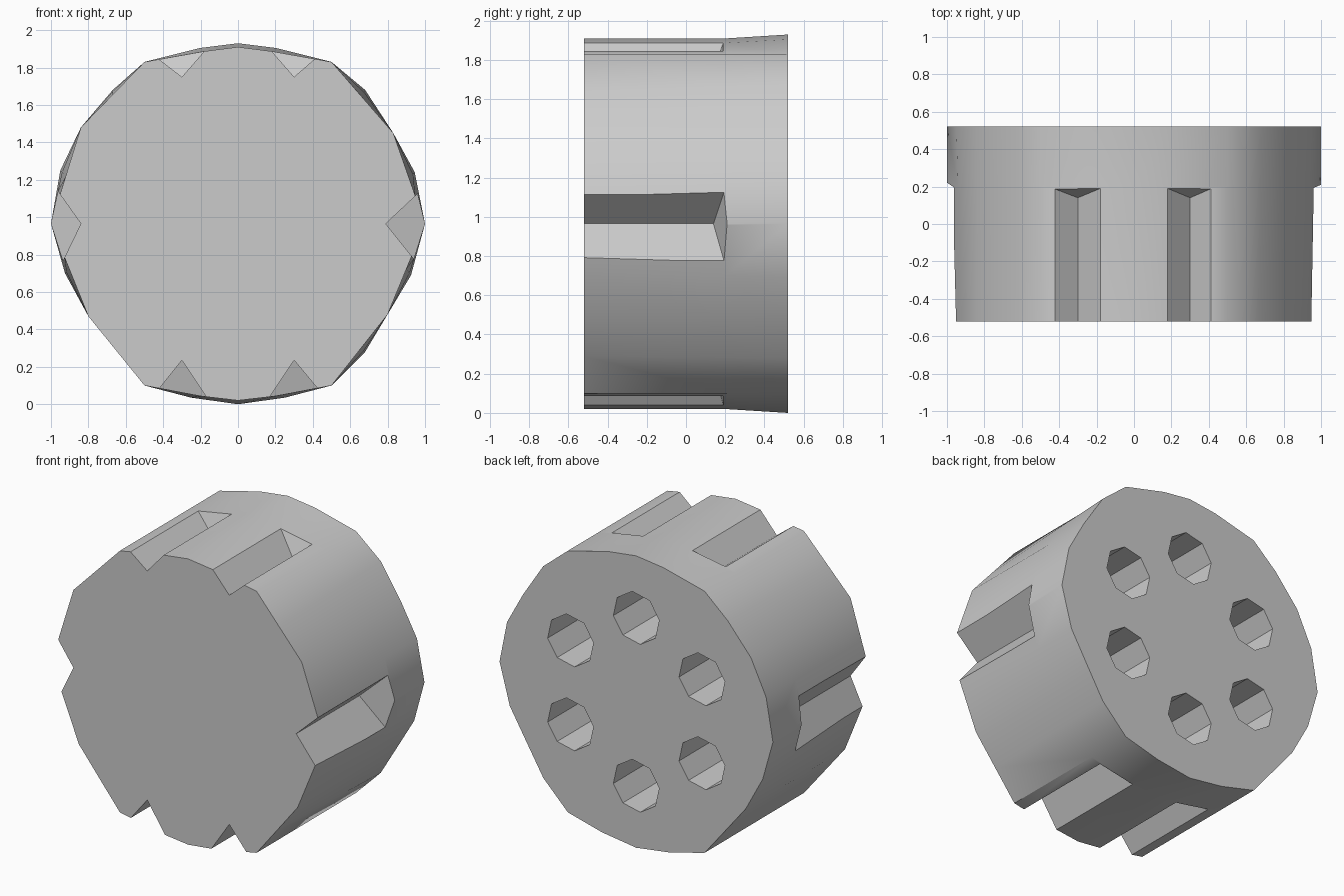
import bpy, bmesh, math

if "Cube" in bpy.data.objects:
    bpy.data.objects.remove(bpy.data.objects["Cube"])

H = 0.52      # half length along y
CZ = 0.965    # axis height


def loft(name, rings):
    """Closed solid from matching rings of 3D points."""
    bm = bmesh.new()
    vs = [[bm.verts.new(p) for p in r] for r in rings]
    n = len(rings[0])
    for a, b in zip(vs, vs[1:]):
        for i in range(n):
            j = (i + 1) % n
            bm.faces.new((a[i], a[j], b[j], b[i]))
    bm.faces.new(vs[0][::-1])
    bm.faces.new(vs[-1])
    bmesh.ops.recalc_face_normals(bm, faces=bm.faces)
    me = bpy.data.meshes.new(name)
    bm.to_mesh(me)
    bm.free()
    ob = bpy.data.objects.new(name, me)
    bpy.context.collection.objects.link(ob)
    return ob


# Drum outline at the back, clockwise from the top
back = [(0, 1.93), (.2, 1.905), (.5, 1.83), (.68, 1.68), (.83, 1.45), (.945, 1.24),
        (1, .965), (.925, .69), (.8, .48), (.68, .28), (.5, .1), (.25, .035),
        (0, 0), (-.25, .035), (-.5, .1), (-.65, .285), (-.8, .47), (-.925, .7),
        (-1, .965), (-.95, 1.25), (-.84, 1.48), (-.67, 1.68), (-.5, 1.83), (-.2, 1.905)]
# The front outline is coarser: these points fall onto straight chords
front = list(back)
front[0], front[12] = (0, 1.91), (0, .02)
front[1], front[23] = (.18, 1.887), (-.18, 1.887)
front[11], front[13] = (.2, .043), (-.2, .043)
for i in (3, 5, 7, 9, 15, 17, 19, 21):
    a, b = back[i - 1], back[i + 1]
    front[i] = ((a[0] + b[0]) / 2, (a[1] + b[1]) / 2)

mid = []
for f, b in zip(front, back):
    t = 0 if abs(f[0]) < .55 else .69
    mid.append((f[0] + (b[0] - f[0]) * t, f[1] + (b[1] - f[1]) * t))

drum = loft("drum", [[(x, y, z) for x, z in ring]
                     for ring, y in ((front, -H), (mid, .2), (back, H))])

# Flutes: V grooves given as apex and the two rim points
flutes = [((.3, 1.75), (.415, 1.85), (.18, 1.887)), ((-.3, 1.75), (-.43, 1.85), (-.18, 1.887)),
          ((.3, .235), (.425, .085), (.17, .04)), ((-.3, .235), (-.42, .085), (-.17, .04)),
          ((.79, .965), (.95, 1.115), (.93, .79)), ((-.84, .965), (-.95, 1.12), (-.925, .79))]
cutters = []
k = 1.7
for i, (c, p, q) in enumerate(flutes):
    tri = [c] + [(c[0] + (r[0] - c[0]) * k, c[1] + (r[1] - c[1]) * k) for r in (p, q)]
    ends = (.14, .14 + .05 * k, .14 + .05 * k)
    cutters.append(loft("flute_cutter_%d" % i, [[(x, -.7, z) for x, z in tri],
                                              [(x, y, z) for (x, z), y in zip(tri, ends)]]))

# Six blind chambers opening at the back
for i in range(6):
    a = math.radians(90 + 60 * i)
    cx, cz = .555 * math.cos(a), CZ + .555 * math.sin(a)
    ring = [(cx + .17 * math.cos(math.radians(35 + 45 * j)),
             cz + .17 * math.sin(math.radians(35 + 45 * j))) for j in range(8)]
    cutters.append(loft("chamber_cutter_%d" % i,
                        [[(x, y, z) for x, z in ring] for y in (-.48, .7)]))

bpy.context.view_layer.objects.active = drum
for c in cutters:
    c.hide_render = True
    m = drum.modifiers.new("cut", 'BOOLEAN')
    m.operation, m.solver, m.object = 'DIFFERENCE', 'EXACT', c
    bpy.ops.object.modifier_apply(modifier=m.name)
    bpy.data.objects.remove(c)

bpy.ops.object.select_all(action='DESELECT')
drum.select_set(True)
bpy.ops.object.shade_smooth_by_angle(angle=math.radians(38))
